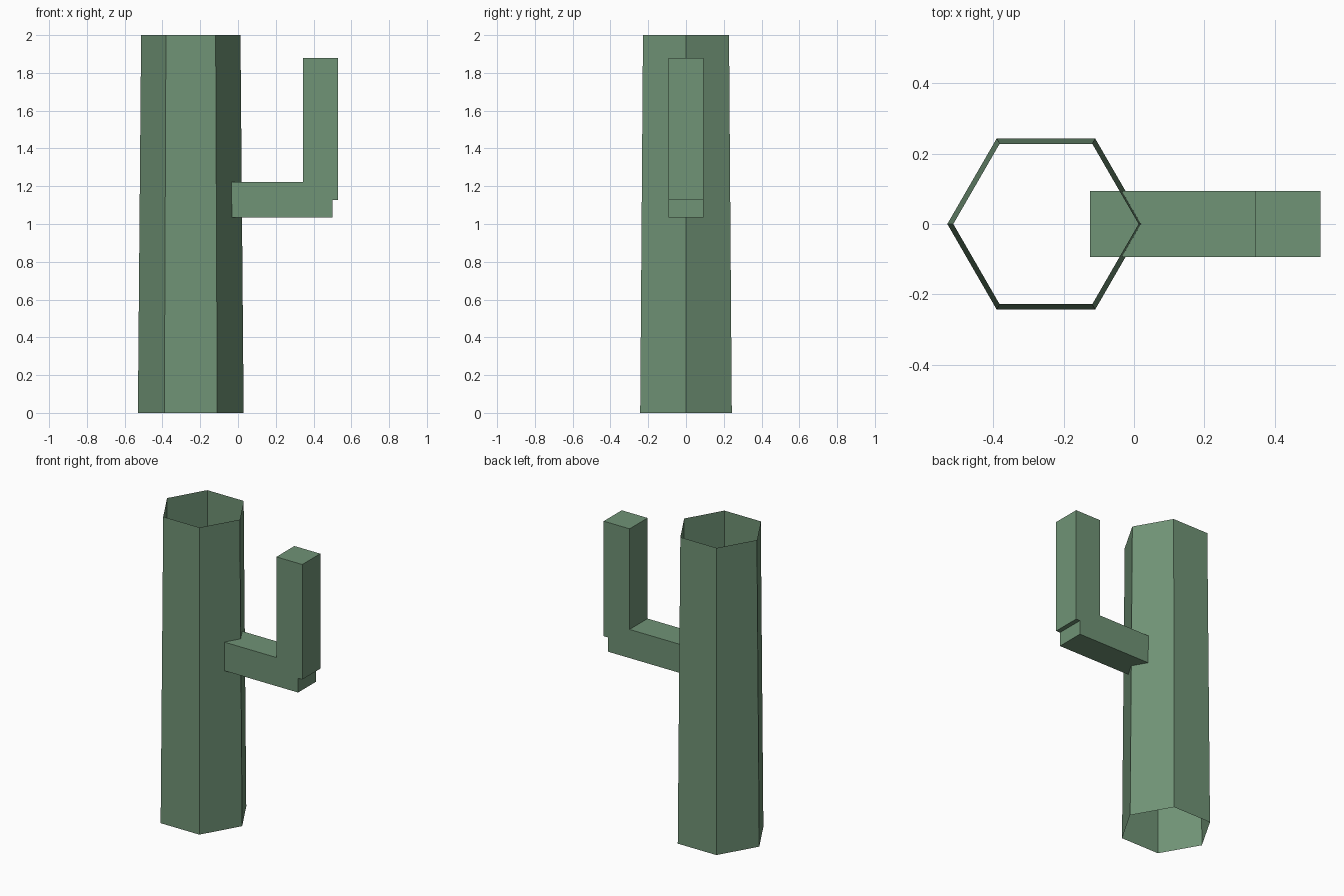
import bpy
import math
import bmesh

if "Cube" in bpy.data.objects:
    bpy.data.objects.remove(bpy.data.objects["Cube"])

green = bpy.data.materials.new("cactus green")
green.diffuse_color = (0.162, 0.292, 0.181, 1.0)
green.use_nodes = True
green.node_tree.nodes["Principled BSDF"].inputs["Base Color"].default_value = green.diffuse_color


def finish(name, bm):
    mesh = bpy.data.meshes.new(name)
    bm.to_mesh(mesh)
    bm.free()
    mesh.materials.append(green)
    obj = bpy.data.objects.new(name, mesh)
    bpy.context.collection.objects.link(obj)
    return obj


def open_tube(name, x, sides, r_bottom, r_top, height):
    """Tapered tube without end caps, corners on the x axis."""
    bm = bmesh.new()
    rings = []
    for r, z in ((r_bottom, 0.0), (r_top, height)):
        rings.append([bm.verts.new((x + r * math.cos(math.tau * i / sides),
                                    r * math.sin(math.tau * i / sides), z))
                      for i in range(sides)])
    low, high = rings
    for i in range(sides):
        j = (i + 1) % sides
        bm.faces.new((low[i], low[j], high[j], high[i]))
    return finish(name, bm)


def box(name, x0, x1, half_y, z0, z1):
    bm = bmesh.new()
    bmesh.ops.create_cube(bm, size=1.0)
    bmesh.ops.scale(bm, vec=(x1 - x0, 2 * half_y, z1 - z0), verts=bm.verts)
    bmesh.ops.translate(bm, vec=((x0 + x1) / 2, 0, (z0 + z1) / 2), verts=bm.verts)
    return finish(name, bm)


# Hollow six-sided trunk, slightly narrower at the top
open_tube("trunk", -0.25, 6, 0.28, 0.263, 2.0)

# Side arm: horizontal piece entering the trunk, then the upright piece
box("arm_horizontal", -0.125, 0.50, 0.093, 1.035, 1.222)
box("arm_upright", 0.343, 0.53, 0.093, 1.128, 1.88)
